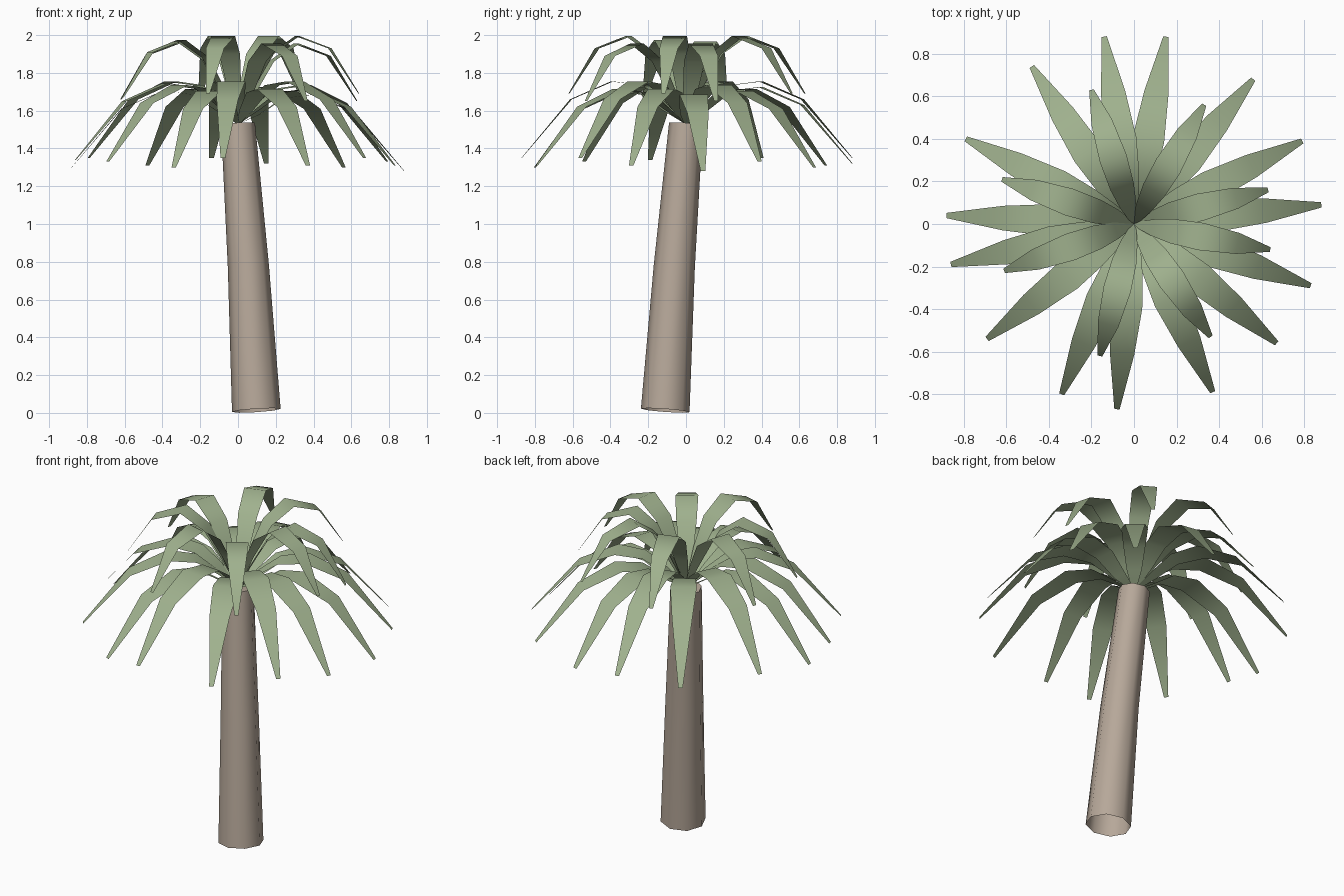
import bpy, bmesh, math
from mathutils import Vector

cube = bpy.data.objects.get("Cube")
if cube:
    bpy.data.objects.remove(cube, do_unlink=True)


def material(name, rgb):
    m = bpy.data.materials.new(name)
    m.use_nodes = True
    m.diffuse_color = (*rgb, 1)
    m.node_tree.nodes["Principled BSDF"].inputs["Base Color"].default_value = (*rgb, 1)
    return m


BARK = material("pale_bark", (0.47, 0.39, 0.32))
LEAF = material("sage_green", (0.35, 0.44, 0.27))


def finish(bm, name, mat):
    mesh = bpy.data.meshes.new(name)
    bm.to_mesh(mesh)
    bm.free()
    mesh.materials.append(mat)
    obj = bpy.data.objects.new(name, mesh)
    bpy.context.collection.objects.link(obj)
    bpy.ops.object.select_all(action="DESELECT")
    obj.select_set(True)
    bpy.context.view_layer.objects.active = obj
    bpy.ops.object.shade_smooth_by_angle(angle=math.radians(60))
    return obj


def bridge(bm, a, b, closed):
    n = len(a)
    for i in range(n if closed else n - 1):
        j = (i + 1) % n
        bm.faces.new((a[i], a[j], b[j], b[i]))


# Leaning, tapered eight-sided trunk, open at the foot
SIDES = 8
trunk_path = [((0.097, -0.11, 0.013), 0.129),
              ((0.055, -0.062, 0.775), 0.109),
              ((0, 0, 1.53), 0.09)]
axis = Vector((-0.097, 0.11, 1.517)).normalized()
side_x = Vector((1, 0, 0)) - axis * axis.x
side_x.normalize()
side_y = axis.cross(side_x)
bm = bmesh.new()
rings = []
for centre, radius in trunk_path:
    ring = []
    for k in range(SIDES):
        a = math.tau * k / SIDES
        ring.append(bm.verts.new(Vector(centre) + radius * (math.cos(a) * side_x + math.sin(a) * side_y)))
    rings.append(ring)
for low, high in zip(rings, rings[1:]):
    bridge(bm, low, high, True)
bm.faces.new(rings[-1])
finish(bm, "trunk", BARK)


# Frond: a flat strip arching from the crown to its tip.
# Each station is (share of reach, share of rise above the tip, width).
def frond(name, tip, stations):
    x, y, tip_z = tip
    reach = math.hypot(x, y)
    out = Vector((x, y, 0)) / reach
    across = Vector((-out.y, out.x, 0))
    bm = bmesh.new()
    rows = []
    for share, rise, width in stations:
        z = tip_z + rise if share > 0 else 1.53
        p = out * reach * share + Vector((0, 0, z))
        rows.append([bm.verts.new(p + across * width * s) for s in (0.5, -0.5)])
    for a, b in zip(rows, rows[1:]):
        bridge(bm, a, b, False)
    bmesh.ops.recalc_face_normals(bm, faces=bm.faces[:])
    if sum((f.normal.z for f in bm.faces)) < 0:
        bmesh.ops.reverse_faces(bm, faces=bm.faces[:])
    finish(bm, name, LEAF)


lower_shape = [(0, 0, 0.02), (0.13, 0.30, 0.085), (0.27, 0.385, 0.125),
               (0.45, 0.405, 0.15), (0.70, 0.31, 0.115), (1, 0, 0.025)]
upper_shape = [(0, 0, 0.02), (0.14, 0.05, 0.08), (0.28, 0.21, 0.115),
               (0.49, 0.305, 0.13), (0.76, 0.24, 0.10), (1, 0, 0.022)]

lower_tips = [(0.15, 0.88, 1.32), (-0.14, 0.88, 1.35), (-0.48, 0.74, 1.31),
              (-0.79, 0.40, 1.35), (-0.88, 0.04, 1.30), (-0.86, -0.19, 1.34),
              (-0.69, -0.54, 1.33), (-0.34, -0.80, 1.30), (-0.08, -0.87, 1.35),
              (0.37, -0.79, 1.31), (0.67, -0.56, 1.35), (0.83, -0.29, 1.31),
              (0.88, 0.09, 1.28), (0.79, 0.39, 1.33), (0.56, 0.68, 1.30)]
upper_tips = [(-0.20, 0.63, 1.69), (0.33, 0.56, 1.69), (0.63, 0.16, 1.65),
              (0.64, -0.12, 1.69), (0.36, -0.53, 1.65), (-0.16, -0.62, 1.69),
              (-0.61, -0.22, 1.67), (-0.62, 0.21, 1.66)]

for tier, tips, shape in (("lower", lower_tips, lower_shape), ("upper", upper_tips, upper_shape)):
    for i, tip in enumerate(tips):
        frond(f"{tier}_frond_{i + 1}", tip, shape)
